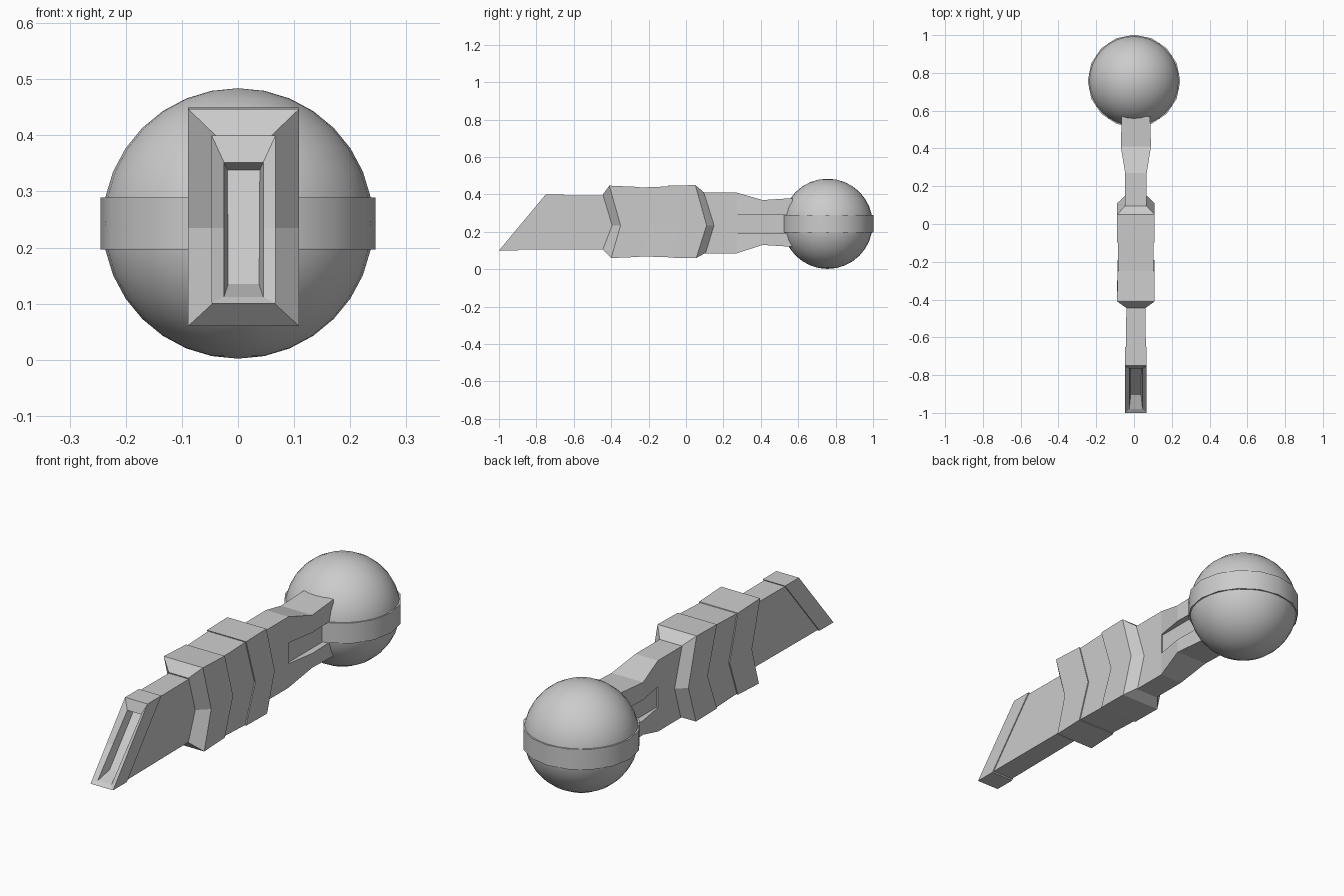
import bpy, bmesh

old = bpy.data.objects.get("Cube")
if old:
    bpy.data.objects.remove(old)

grey = bpy.data.materials.new("plain grey")
grey.use_nodes = True
GREY = (0.6, 0.6, 0.6, 1)
grey.diffuse_color = GREY
grey.node_tree.nodes["Principled BSDF"].inputs["Base Color"].default_value = GREY

CX = 0.01      # centre line of the handle
MID = 0.235    # height of the chevron points
BALL = (0, 0.757, 0.243)


def loft(name, stations):
    """Skin six-sided sections: half width, low z, high z, y low, y mid, y high."""
    bm = bmesh.new()
    rings = []
    for w, lo, hi, y_lo, y_mid, y_hi in stations:
        mid = MID if lo < MID < hi else (lo + hi) / 2
        if y_mid is None:
            y_mid = y_lo + (y_hi - y_lo) * (mid - lo) / (hi - lo)
        side = [(hi, y_hi), (mid, y_mid), (lo, y_lo)]
        pts = [(CX + w, y, z) for z, y in side] + [(CX - w, y, z) for z, y in reversed(side)]
        rings.append([bm.verts.new(p) for p in pts])
    for a, b in zip(rings, rings[1:]):
        for i in range(6):
            j = (i + 1) % 6
            bm.faces.new((a[i], a[j], b[j], b[i]))
    for r in (rings[0], rings[-1]):
        bm.faces.new((r[0], r[1], r[4], r[5]))
        bm.faces.new((r[1], r[2], r[3], r[4]))
    bmesh.ops.recalc_face_normals(bm, faces=bm.faces)
    mesh = bpy.data.meshes.new(name)
    bm.to_mesh(mesh)
    bm.free()
    mesh.materials.append(grey)
    obj = bpy.data.objects.new(name, mesh)
    bpy.context.collection.objects.link(obj)
    return obj


# Slanted hollow tip, from the recess floor out over the rim and back
loft("blade_tip", [
    (0.024, 0.145, 0.328, -0.87, None, -0.70),
    (0.035, 0.112, 0.352, -0.98, None, -0.765),
    (0.057, 0.10, 0.40, -1.0, None, -0.75),
    (0.057, 0.10, 0.40, -0.90, None, -0.65),
])
# Blade shaft running into the armour
loft("blade_shaft", [
    (0.053, 0.105, 0.395, -0.93, None, -0.68),
    (0.049, 0.107, 0.395, -0.30, None, -0.30),
])

# Overlapping chevron collars
loft("front_collar", [
    (0.05, 0.105, 0.40, -0.445, -0.395, -0.445),
    (0.099, 0.06, 0.447, -0.40, -0.35, -0.41),
    (0.098, 0.066, 0.44, -0.25, -0.19, -0.25),
])
loft("middle_collar", [
    (0.093, 0.07, 0.436, -0.27, -0.21, -0.27),
    (0.094, 0.064, 0.443, -0.09, -0.02, -0.09),
])
loft("rear_collar", [
    (0.099, 0.062, 0.447, -0.097, -0.03, -0.097),
    (0.099, 0.06, 0.45, 0.055, 0.11, 0.05),
    (0.057, 0.088, 0.412, 0.105, 0.15, 0.095),
])

# Rear neck, its recessed core and the flaring prongs that hold the ball
loft("neck", [
    (0.057, 0.085, 0.41, 0.05, None, 0.05),
    (0.057, 0.085, 0.41, 0.27, None, 0.27),
])
loft("neck_core", [
    (0.05, 0.15, 0.33, 0.25, None, 0.25),
    (0.05, 0.15, 0.33, 0.60, None, 0.60),
])
for name, inner, outer in (("upper_prong", 0.29, (0.41, 0.37, 0.38)),
                           ("lower_prong", 0.195, (0.085, 0.13, 0.12))):
    loft(name, [(w, min(inner, z), max(inner, z), y, None, y)
                for w, z, y in zip((0.057, 0.08, 0.075), outer, (0.27, 0.41, 0.57))])


def finish(name, angle):
    obj = bpy.context.object
    obj.name = name
    obj.data.materials.append(grey)
    bpy.ops.object.shade_smooth_by_angle(angle=angle)
    return obj


# Ball with a raised belt
bpy.ops.mesh.primitive_uv_sphere_add(segments=32, ring_count=16, radius=0.241, location=BALL)
finish("ball", 0.6)
bpy.ops.mesh.primitive_cylinder_add(vertices=16, radius=0.245, depth=0.093, location=BALL)
finish("ball_belt", 0.6)
